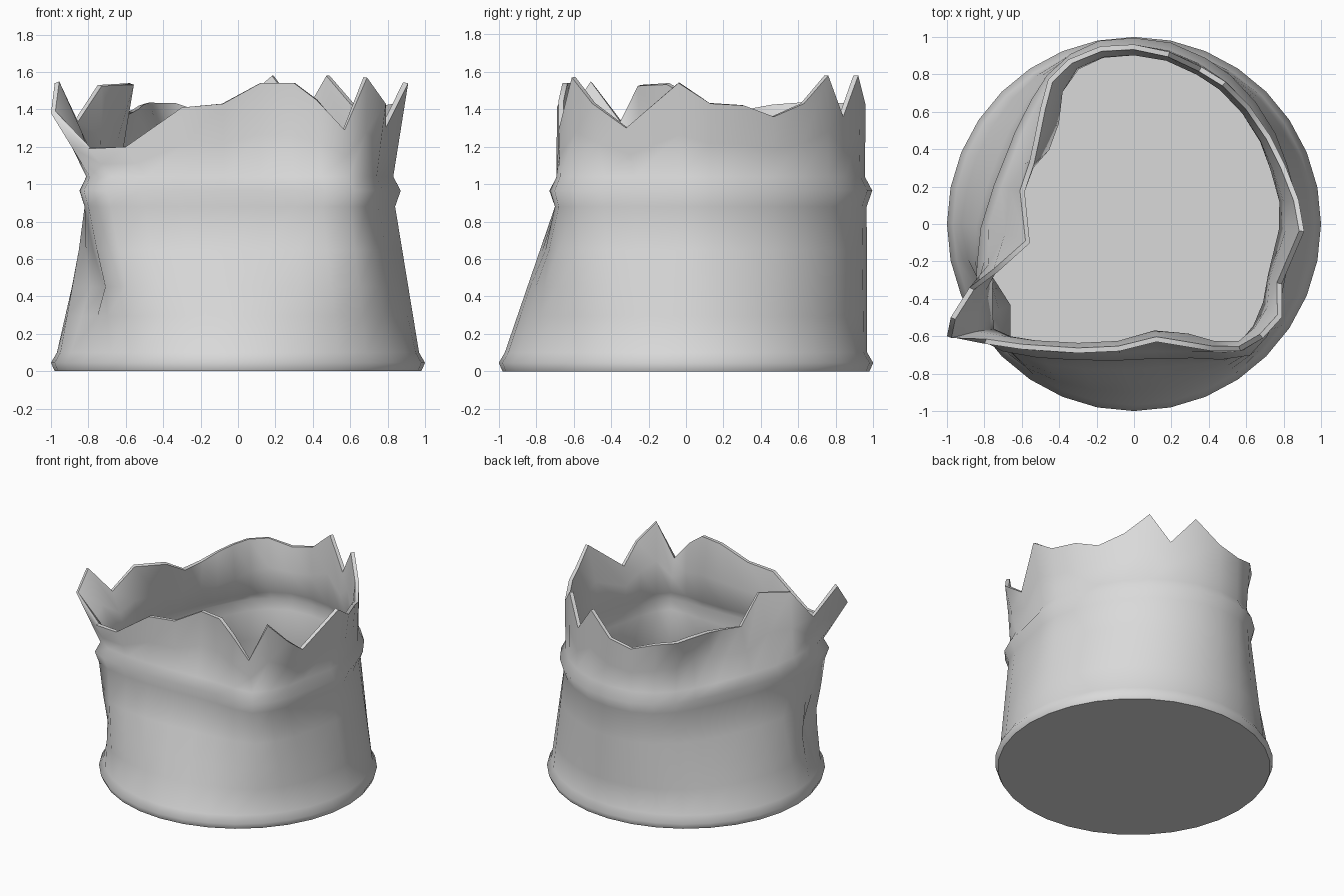
import bpy
import bmesh
import math
from mathutils import Vector

cube = bpy.data.objects.get("Cube")
if cube:
    bpy.data.objects.remove(cube, do_unlink=True)

# Torn rim, one point per column, counter-clockwise from +x
RIM = [
    (.91, -.04, 1.54), (.88, .13, 1.43), (.81, .31, 1.42), (.73, .47, 1.36),
    (.62, .63, 1.43), (.49, .76, 1.58), (.36, .84, 1.36), (.19, .92, 1.58),
    (0, .96, 1.42), (-.18, .95, 1.38), (-.35, .88, 1.43), (-.46, .77, 1.43),
    (-.5, .62, 1.43), (-.53, .47, 1.42), (-.56, .33, 1.4), (-.61, .18, 1.38),
    (-.58, -.09, 1.54), (-.75, -.24, 1.53), (-.88, -.34, 1.33), (-.98, -.5, 1.54),
    (-1, -.6, 1.38), (-.8, -.64, 1.19), (-.6, -.67, 1.2), (-.3, -.69, 1.41),
    (-.08, -.68, 1.43), (.12, -.63, 1.54), (.3, -.66, 1.54), (.42, -.68, 1.45),
    (.57, -.68, 1.29), (.69, -.61, 1.57), (.79, -.5, 1.43), (.79, -.32, 1.3),
]
# Crushed outline at the bead, same columns
WAIST = [
    (.84, -.03), (.84, .13), (.79, .31), (.73, .47), (.63, .63), (.5, .77),
    (.37, .86), (.19, .94), (0, .965), (-.18, .95), (-.33, .88), (-.45, .77),
    (-.53, .64), (-.61, .48), (-.66, .35), (-.72, .2), (-.79, -.02), (-.81, -.2),
    (-.82, -.34), (-.82, -.48), (-.8, -.6), (-.68, -.66), (-.5, -.69), (-.3, -.7),
    (-.08, -.7), (.12, -.69), (.3, -.69), (.45, -.7), (.6, -.68), (.69, -.58),
    (.75, -.44), (.78, -.28),
]
COLUMNS = len(RIM)


def circle(radius, z):
    step = math.tau / COLUMNS
    return [Vector((radius * math.cos(i * step), radius * math.sin(i * step), z))
            for i in range(COLUMNS)]


def waist_ring(z, outset=0.0):
    """Crushed outline at a height, pushed out from the axis."""
    result = []
    for x, y in WAIST:
        flat = Vector((x, y, 0))
        result.append(flat + flat.normalized() * outset + Vector((0, 0, z)))
    return result


def blend(low, high, t):
    return [a.lerp(b, t) for a, b in zip(low, high)]


def dent(ring, centre, width, depth):
    """Push the columns around a centre column toward the axis."""
    for i, p in enumerate(ring):
        gap = abs((i - centre + COLUMNS / 2) % COLUMNS - COLUMNS / 2)
        if gap < width:
            push = depth * (1 + math.cos(math.pi * gap / width)) / 2
            inward = Vector((p.x, p.y, 0)).normalized() * push
            p -= inward


# Rings from the base to the rim
rim = [Vector(p) for p in RIM]
foot = circle(.968, .1)
under_bead = waist_ring(.88)
over_bead = waist_ring(1.04, -.01)
lower_wall = [blend(foot, under_bead, t) for t in (.25, .45, .7)]
for ring, depth in zip(lower_wall, (.07, .12, .05)):
    dent(ring, 18.8, 1.9, depth)
upper_wall = blend(over_bead, rim, .45)
dent(upper_wall, 12.4, 2.5, .1)
dent(upper_wall, 25.5, 2, .04)
rings = [circle(.98, 0), circle(1, .045), foot, *lower_wall, under_bead,
         waist_ring(.965, .03), over_bead, upper_wall, rim]

# Thin shell with a closed base
bm = bmesh.new()
loops = [[bm.verts.new(p) for p in ring] for ring in rings]
bm.faces.new(list(reversed(loops[0])))
for low, high in zip(loops, loops[1:]):
    for i in range(COLUMNS):
        j = (i + 1) % COLUMNS
        bm.faces.new((low[i], low[j], high[j], high[i]))
mesh = bpy.data.meshes.new("broken_drum")
bm.to_mesh(mesh)
bm.free()
drum = bpy.data.objects.new("broken_drum", mesh)
bpy.context.collection.objects.link(drum)

# Plain grey
grey = bpy.data.materials.new("plain_grey")
grey.use_nodes = True
colour = (.7, .7, .7, 1)
grey.diffuse_color = colour
grey.node_tree.nodes["Principled BSDF"].inputs["Base Color"].default_value = colour
mesh.materials.append(grey)

# Wall thickness, thinner at the torn rim
total = len(mesh.vertices)
thick = drum.vertex_groups.new(name="wall_weight")
thick.add(list(range(total - COLUMNS)), 1, "REPLACE")
thick.add(list(range(total - COLUMNS, total)), .5, "REPLACE")
shell = drum.modifiers.new("wall_thickness", "SOLIDIFY")
shell.thickness = .055
shell.offset = -1
shell.vertex_group = thick.name

# Smooth shading with crisp torn edges
bpy.ops.object.select_all(action="DESELECT")
drum.select_set(True)
bpy.context.view_layer.objects.active = drum
bpy.ops.object.modifier_apply(modifier=shell.name)
bpy.ops.object.shade_smooth_by_angle(angle=math.radians(62))
